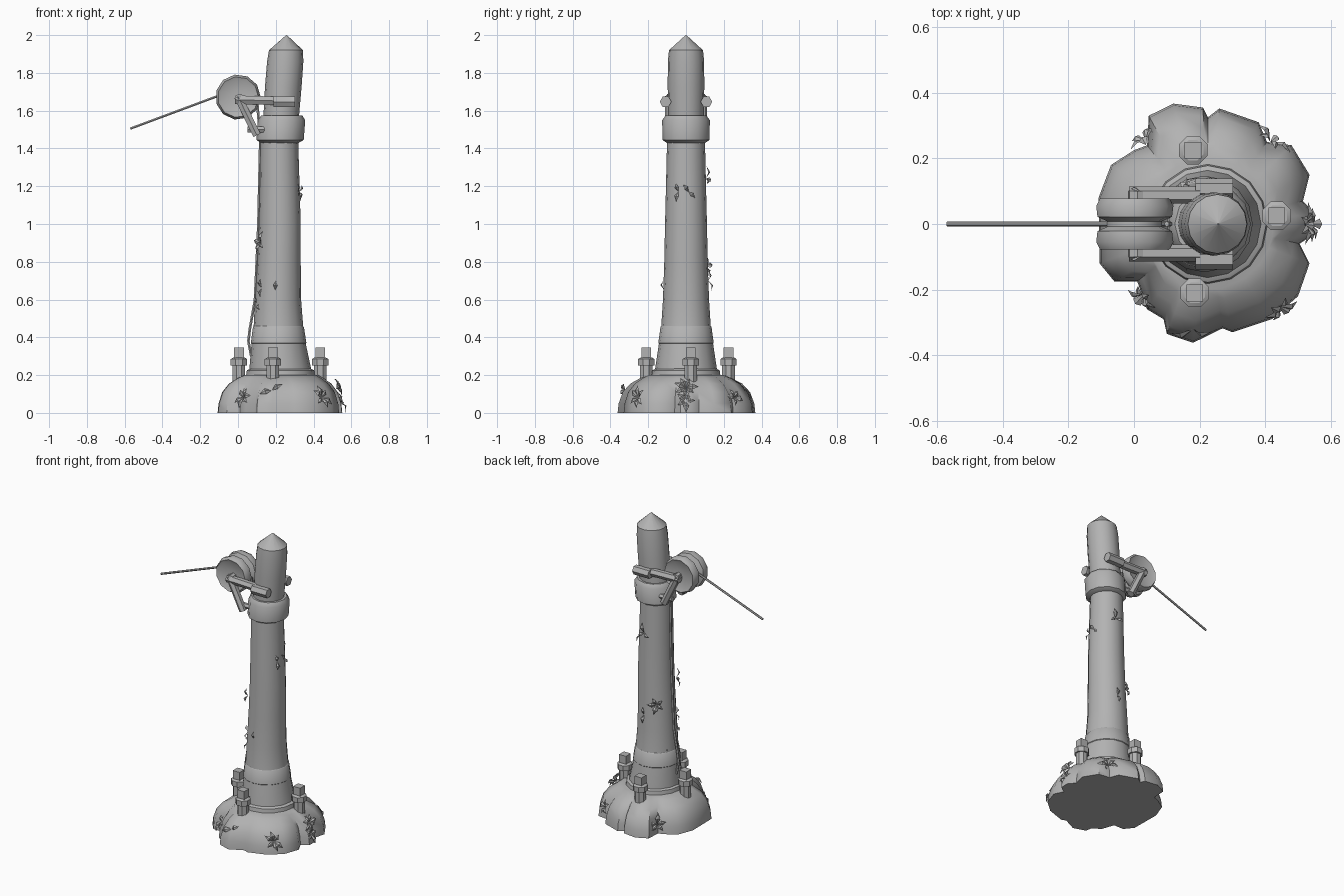
import bpy, bmesh, math, random
from mathutils import Vector, Matrix

if "Cube" in bpy.data.objects:
    bpy.data.objects.remove(bpy.data.objects["Cube"])

random.seed(4)
stone = bpy.data.materials.new("grey stone")
stone.diffuse_color = (0.45, 0.45, 0.45, 1)
stone.use_nodes = True
stone.node_tree.nodes["Principled BSDF"].inputs["Base Color"].default_value = stone.diffuse_color


def finish(name, bm, angle=40):
    bmesh.ops.recalc_face_normals(bm, faces=bm.faces)
    me = bpy.data.meshes.new(name)
    bm.to_mesh(me)
    bm.free()
    ob = bpy.data.objects.new(name, me)
    bpy.context.collection.objects.link(ob)
    me.materials.append(stone)
    bpy.ops.object.select_all(action='DESELECT')
    ob.select_set(True)
    bpy.context.view_layer.objects.active = ob
    if angle:
        bpy.ops.object.shade_smooth_by_angle(angle=math.radians(angle))
    return ob


def loft(name, rings, angle=40, matrix=None):
    """Skin a list of equal-length point rings, closing both ends."""
    bm = bmesh.new()
    rows = [[bm.verts.new(p) for p in r] for r in rings]
    n = len(rows[0])
    for a, b in zip(rows, rows[1:]):
        for i in range(n):
            bm.faces.new((a[i], a[(i + 1) % n], b[(i + 1) % n], b[i]))
    bm.faces.new(rows[0])
    bm.faces.new(rows[-1])
    if matrix:
        bm.transform(matrix)
    return finish(name, bm, angle)


def circle(x, y, z, rx, ry, n, turn=0.0):
    return [(x + rx * math.cos(turn + 2 * math.pi * i / n),
             y + ry * math.sin(turn + 2 * math.pi * i / n), z) for i in range(n)]


def bar(name, a, b, r, n, angle=40, turn=0.0):
    a, b = Vector(a), Vector(b)
    d = b - a
    m = Matrix.Translation(a) @ d.to_track_quat('Z', 'Y').to_matrix().to_4x4()
    return loft(name, [circle(0, 0, 0, r, r, n, turn), circle(0, 0, d.length, r, r, n, turn)], angle, m)


# lobed rock base: one outline drawn in towards the tower
CX = 0.225
outline = [(-.108, .08), (-.07, .18), (0, .225), (.04, .24), (.045, .33), (.12, .367), (.21, .355),
           (.225, .325), (.26, .352), (.38, .31), (.405, .25), (.48, .24), (.535, .15), (.515, .07),
           (.552, .03), (.55, -.03), (.505, -.06), (.535, -.12), (.5, -.22), (.42, -.29), (.3, -.33),
           (.27, -.318), (.18, -.362), (.1, -.335), (.09, -.29), (.04, -.26), (.01, -.175),
           (-.06, -.175), (-.105, -.12)]


def rock_ring(z, s, r_mix):
    ring = []
    for x, y in outline:
        v = Vector((x - CX, y))
        w = (v * s).lerp(v.normalized() * 0.2, r_mix)
        ring.append((CX + w.x, w.y, z))
    return ring


rock = loft("rock_base", [rock_ring(0, 1, 0), rock_ring(.05, .985, 0), rock_ring(.11, .94, .04),
                          rock_ring(.155, .86, .15), rock_ring(.185, .76, .45), rock_ring(.2, .7, 1)], 50)

# tower plinth ring, leaning shaft, band, collar and pointed head
N = 16
loft("plinth_ring", [circle(.225, 0, z, r, r, N) for z, r in ((.18, .185), (.225, .178), (.235, .16))])
shaft = [(.19, .225, .168), (.23, .224, .164), (.37, .215, .143), (.46, .214, .131), (.6, .212, .122),
         (.8, .217, .115), (1.0, .221, .111), (1.2, .220, .106), (1.46, .218, .1)]
loft("shaft", [circle(x, 0, z, r, r, N) for z, x, r in shaft])
loft("shaft_band", [circle(x, 0, z, r, r, N) for z, x, r in
                    ((.365, .215, .142), (.37, .215, .147), (.455, .214, .135), (.46, .214, .13))])
loft("collar", [circle(x, 0, z, r, r, 12) for z, x, r in
                ((1.43, .22, .102), (1.445, .223, .125), (1.55, .23, .126), (1.575, .232, .108))])
loft("head", [circle(x, 0, z, r, r, N) for z, x, r in
              ((1.56, .228, .094), (1.73, .24, .097), (1.86, .25, .096), (1.92, .254, .09), (2.0, .257, .002))], 30)

# side lugs on the head
for s in (-1, 1):
    bar("side_lug", (.187, s * .108, 1.647), (.302, s * .108, 1.647), .031, 6, 20)

# four capped posts on the base
for x, y in ((.18, .225), (.185, -.21), (.435, .025), (.005, .0)):
    loft("post", [circle(x, y, z, r, r, 8, math.pi / 8) for z, r in
                  ((.12, .036), (.25, .036), (.25, .047), (.285, .047), (.292, .034))], 30)
    loft("post_peg", [circle(x, y, z, .036, .036, 4, math.pi / 4) for z in (.28, .345)], 30)

# pulley wheel: two dished flanges round a narrow groove
to_y = Matrix.Translation((.0, 0, 1.672)) @ Matrix.Rotation(math.pi / 2, 4, 'X')
wheel = ((-.062, .035), (-.07, .09), (-.078, .108), (-.055, .12), (-.022, .116), (-.008, .085),
         (.008, .085), (.022, .116), (.055, .12), (.078, .108), (.07, .09), (.062, .035))
loft("pulley_wheel", [circle(0, 0, h, r, r, 11) for h, r in wheel], 35, to_y)
bar("pulley_axle", (.01, -.1, 1.665), (.01, .1, 1.665), .024, 8)
for s in (-1, 1):
    bar("pulley_arm", (-.015, s * .088, 1.658), (.2, s * .088, 1.652), .026, 6, 20)
    bar("pulley_brace", (.0, s * .088, 1.675), (.1, s * .088, 1.47), .024, 6, 20)
    bar("brace_foot", (.05, s * .07, 1.5), (.14, s * .07, 1.5), .018, 6, 20)

# rope: free end out to the side, and the run down the tower
bar("rope_out", (-.57, 0, 1.505), (-.06, 0, 1.695), .007, 6)
path = [(.1, 1.66), (.118, 1.45), (.108, 1.0), (.09, .6), (.062, .44), (.055, .38), (.07, .3)]
for (x0, z0), (x1, z1) in zip(path, path[1:]):
    bar("rope_down", (x0, 0, z0), (x1, 0, z1), .008, 6)


def sprig(name, pos, out, count, size):
    """Fan of folded kite leaves spreading around an outward direction."""
    bm = bmesh.new()
    aim = Vector(out).to_track_quat('Z', 'Y')
    spin = random.random() * 6
    for k in range(count):
        L = size * random.uniform(.75, 1.1)
        w = L * .24
        pts = [(0, 0, 0), (L * .5, w, L * .30), (L, 0, L * .18), (L * .5, -w, L * .30), (L * .5, 0, L * .42)]
        rot = Matrix.Rotation(spin + 2 * math.pi * k / count + random.uniform(-.3, .3), 3, 'Z')
        v = [bm.verts.new(Vector(pos) + aim @ (rot @ Vector(p))) for p in pts]
        for f in ((0, 1, 4), (1, 2, 4), (2, 3, 4), (3, 0, 4)):
            bm.faces.new([v[i] for i in f])
    finish(name, bm, 0)


# leafy sprigs on the base
for x, y, z, n in ((.03, -.215, .08, 6), (.44, -.25, .08, 6), (.52, 0, .13, 7), (.535, .0, .06, 5),
                   (.035, .255, .07, 5), (.415, .25, .08, 5), (.18, -.32, .12, 2)):
    sprig("base_sprig", (x, y, z), (x - CX, y, .12), n, .065)

# leafy sprigs up the shaft, placed by bearing and height
for deg, z, n in ((215, .9, 4), (218, .66, 2), (205, .58, 2), (-22, 1.17, 2), (8, 1.17, 2), (80, 1.24, 3),
                  (125, .78, 5), (85, .7, 2), (-100, .65, 1), (150, .45, 1)):
    a = math.radians(deg)
    r = .107 if z > 1 else .118
    sprig("shaft_sprig", (.218 + r * math.cos(a), r * math.sin(a), z), (math.cos(a), math.sin(a), .1), n, .06)
